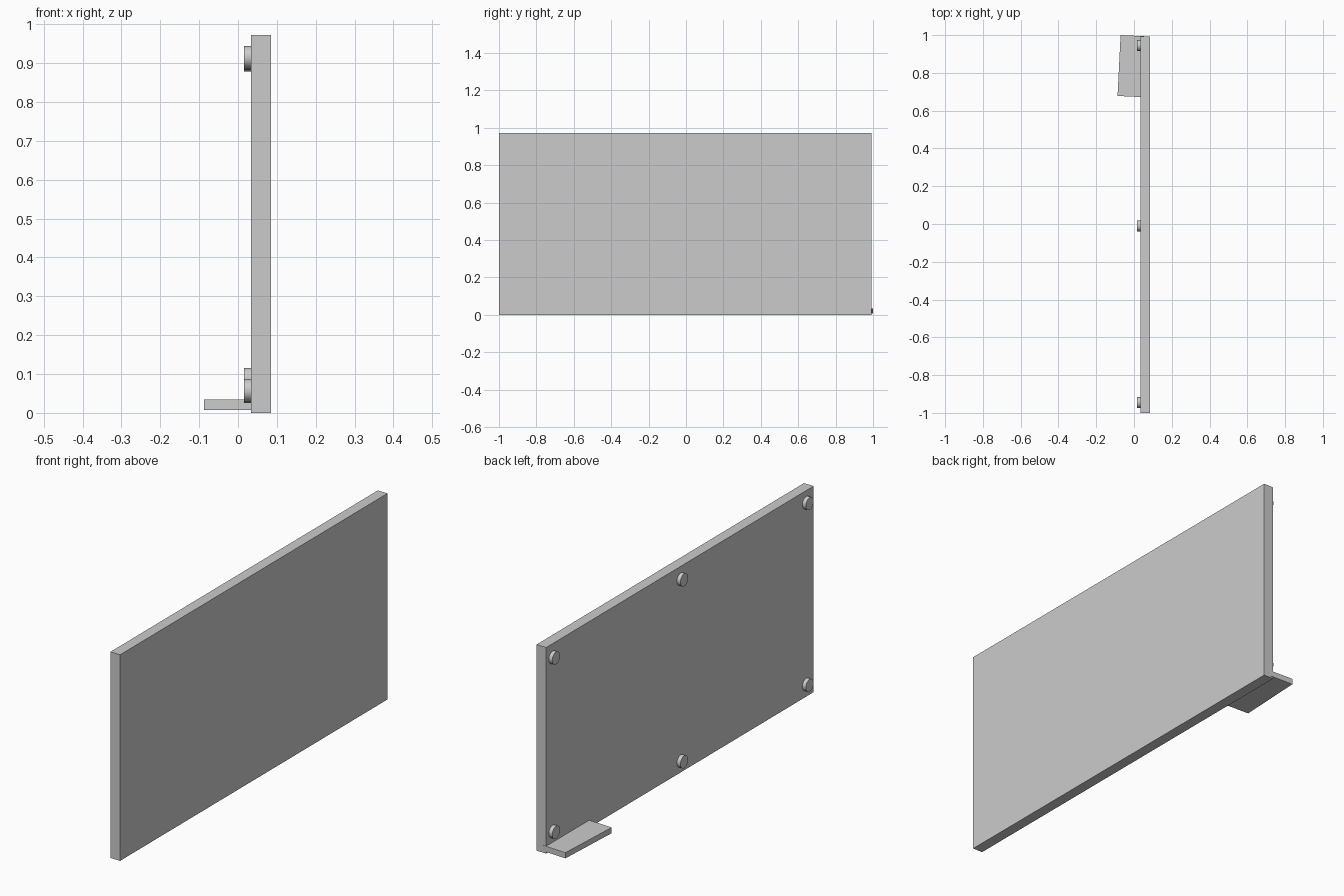
import bpy
import bmesh
from math import pi

if "Cube" in bpy.data.objects:
    bpy.data.objects.remove(bpy.data.objects["Cube"])


def prism(name, outline, z0, z1):
    """Extrude a plan outline between two heights."""
    mesh = bpy.data.meshes.new(name)
    bm = bmesh.new()
    face = bm.faces.new([bm.verts.new((x, y, z0)) for x, y in outline])
    top = bmesh.ops.extrude_face_region(bm, geom=[face])["geom"]
    verts = [g for g in top if isinstance(g, bmesh.types.BMVert)]
    bmesh.ops.translate(bm, verts=verts, vec=(0, 0, z1 - z0))
    bmesh.ops.recalc_face_normals(bm, faces=bm.faces)
    bm.to_mesh(mesh)
    bm.free()
    obj = bpy.data.objects.new(name, mesh)
    bpy.context.collection.objects.link(obj)
    return obj


# Main upright board
prism("board_panel", [(0.034, -1), (0.085, -1), (0.085, 0.993), (0.034, 0.993)], 0, 0.972)

# Small tray, slightly skewed, tucked into the panel
prism("tray", [(-0.087, 0.678), (0.037, 0.672), (0.053, 0.994), (-0.071, 1.0)], 0.008, 0.035)

# Round fixings near the corners and midpoints
fixings = [(0.945, 0.908), (-0.01, 0.912), (-0.945, 0.915),
           (0.945, 0.087), (-0.01, 0.054), (-0.945, 0.058)]
for i, (y, z) in enumerate(fixings):
    bpy.ops.mesh.primitive_cylinder_add(vertices=32, radius=0.029, depth=0.021,
                                        location=(0.0265, y, z), rotation=(0, pi / 2, 0))
    bpy.context.object.name = f"fixing_{i + 1}"
    bpy.ops.object.shade_smooth_by_angle()
